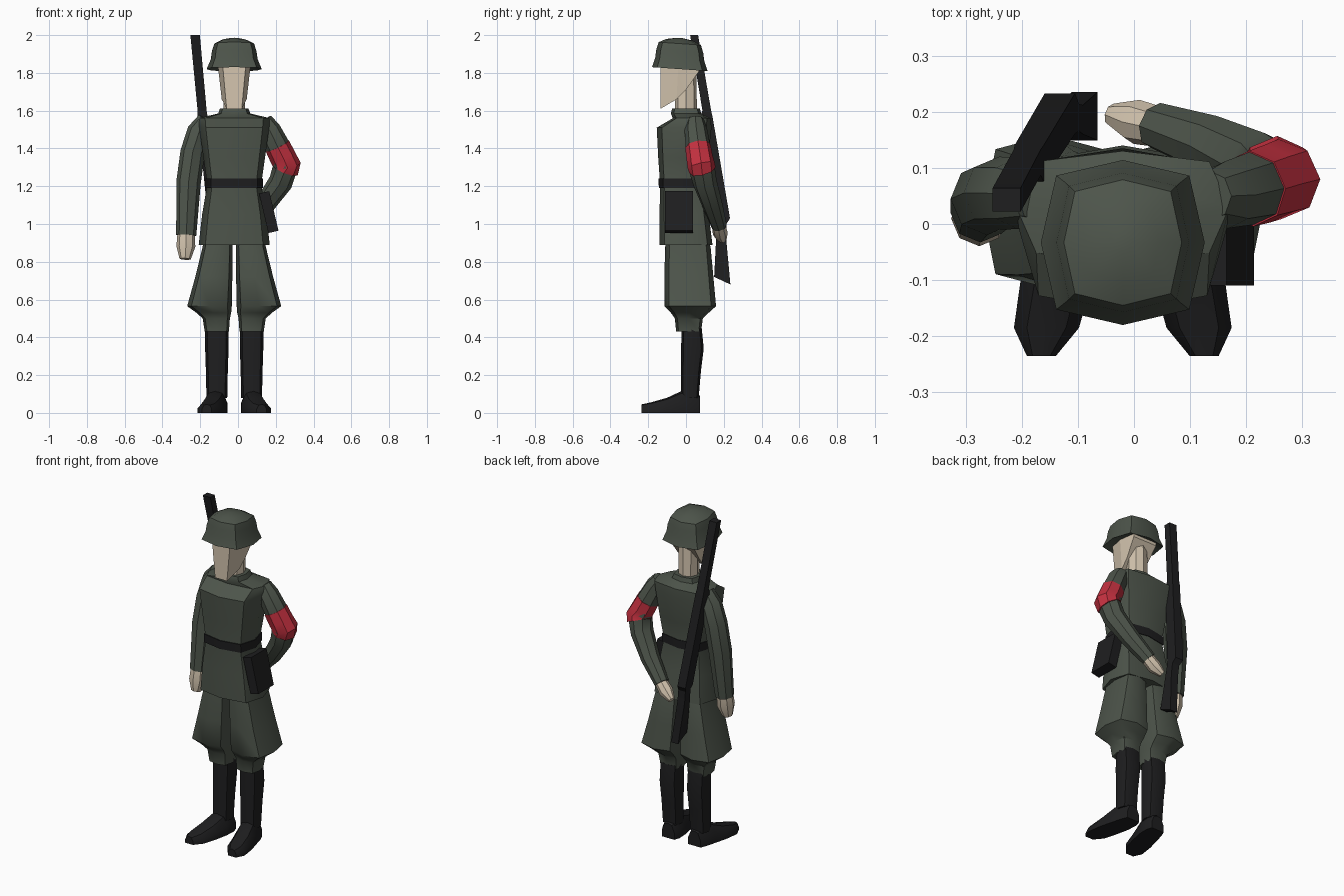
import bpy, bmesh, math
from mathutils import Vector

AX = -0.02  # body centre line


def material(name, rgb):
    m = bpy.data.materials.new(name)
    m.diffuse_color = (*rgb, 1)
    return m


CLOTH = material("cloth", (0.075, 0.09, 0.07))
BLACK = material("leather", (0.013, 0.013, 0.014))
SKIN = material("skin", (0.66, 0.56, 0.43))
RED = material("red_band", (0.55, 0.03, 0.05))


def finish(name, bm, mat, angle=38):
    bmesh.ops.recalc_face_normals(bm, faces=bm.faces[:])
    me = bpy.data.meshes.new(name)
    bm.to_mesh(me)
    bm.free()
    ob = bpy.data.objects.new(name, me)
    bpy.context.collection.objects.link(ob)
    me.materials.append(mat)
    bpy.ops.object.select_all(action='DESELECT')
    ob.select_set(True)
    bpy.context.view_layer.objects.active = ob
    bpy.ops.object.shade_smooth_by_angle(angle=math.radians(angle))
    return ob


def skin_rings(name, rings, mat, angle=38):
    """Bridge a list of equal-length point rings and cap both ends."""
    bm = bmesh.new()
    vs = [[bm.verts.new(p) for p in r] for r in rings]
    n = len(vs[0])
    for a, b in zip(vs, vs[1:]):
        for i in range(n):
            j = (i + 1) % n
            bm.faces.new((a[i], a[j], b[j], b[i]))
    bm.faces.new(vs[0])
    bm.faces.new(vs[-1])
    return finish(name, bm, mat, angle)


def unit_ring(n=8, p=1.0, turn=0.0):
    pts = []
    for i in range(n):
        a = 2 * math.pi * i / n + turn
        c, s = math.cos(a), math.sin(a)
        pts.append((math.copysign(abs(c) ** p, c), math.copysign(abs(s) ** p, s)))
    return pts


def stack(name, rows, mat, p=0.6, tilt=0.0, angle=38):
    """Horizontal rings: rows of (z, cx, cy, rx, ry)."""
    return skin_rings(name, [[(cx + rx * u, cy + ry * v, z + tilt * ry * v)
                              for u, v in unit_ring(8, p)]
                             for z, cx, cy, rx, ry in rows], mat, angle)


def tube(name, path, mat, angle=38):
    """Round limb: path of (x, y, z, radius)."""
    pts = [Vector(q[:3]) for q in path]
    rings = []
    for i, c in enumerate(pts):
        t = (pts[min(i + 1, len(pts) - 1)] - pts[max(i - 1, 0)]).normalized()
        u = t.cross(Vector((0, 1, 0))).normalized()
        v = t.cross(u)
        rings.append([c + path[i][3] * (u * a + v * b) for a, b in unit_ring(8)])
    return skin_rings(name, rings, mat, angle)


# tunic with collar
stack("tunic", [(0.89, AX, 0.0, 0.188, 0.14), (1.05, AX, -0.01, 0.17, 0.13),
                (1.21, AX, -0.02, 0.143, 0.117), (1.35, AX, -0.015, 0.163, 0.132),
                (1.51, AX, -0.01, 0.185, 0.145), (1.56, AX, 0.03, 0.19, 0.10),
                (1.585, AX, 0.0, 0.085, 0.08), (1.612, AX, 0.0, 0.075, 0.073)], CLOTH)
stack("belt", [(1.19, AX, -0.02, 0.152, 0.124), (1.24, AX, -0.02, 0.152, 0.125)], BLACK)

# neck and wedge-shaped head
stack("neck", [(1.57, AX, 0.0, 0.056, 0.058), (1.82, AX, 0.0, 0.056, 0.055)], SKIN, 0.9)
bm = bmesh.new()
for x, y, z in [(0.062, -0.135, 1.85), (0.04, -0.135, 1.61), (0.088, -0.04, 1.85),
                (0.066, -0.05, 1.66), (0.07, 0.0, 1.71), (0.08, 0.07, 1.81), (0.08, 0.07, 1.85)]:
    for s in (-1, 1):
        bm.verts.new((AX + s * x, y, z))
bmesh.ops.convex_hull(bm, input=bm.verts[:])
finish("head", bm, SKIN, 15)

# helmet with flared rim
stack("helmet", [(1.835, AX, -0.033, 0.118, 0.125), (1.82, AX, -0.033, 0.146, 0.147),
                 (1.872, AX, -0.033, 0.124, 0.13), (1.915, AX, -0.033, 0.118, 0.124),
                 (1.955, AX, -0.033, 0.105, 0.112), (1.975, AX, -0.033, 0.065, 0.07),
                 (1.985, AX, -0.033, 0.015, 0.015)], CLOTH, 0.6, -0.07)

# mirrored legs: flared breeches, boots, shoes
for side, s in (("left", 1), ("right", -1)):
    def legs(rows):
        return [(z, AX + s * d, cy, rx, ry) for z, d, cy, rx, ry in rows]
    stack(side + "_breeches", legs([(0.96, 0.085, 0.0, 0.07, 0.10), (0.88, 0.088, 0.01, 0.079, 0.12),
                                    (0.72, 0.108, 0.015, 0.098, 0.13), (0.565, 0.131, 0.022, 0.118, 0.137),
                                    (0.53, 0.108, 0.02, 0.092, 0.10), (0.50, 0.095, 0.015, 0.072, 0.074),
                                    (0.43, 0.092, 0.014, 0.064, 0.066)]), CLOTH)
    stack(side + "_boot_shaft", legs([(0.45, 0.092, 0.03, 0.062, 0.053), (0.34, 0.092, 0.034, 0.062, 0.06),
                                      (0.22, 0.092, 0.026, 0.058, 0.053), (0.08, 0.092, 0.02, 0.055, 0.047)],
                                     ), BLACK, 0.7)
    rings = []
    for y, d, w, h in [(0.075, 0.088, 0.042, 0.09), (0.04, 0.09, 0.055, 0.112), (-0.025, 0.1, 0.062, 0.115),
                       (-0.10, 0.118, 0.064, 0.08), (-0.185, 0.136, 0.058, 0.056), (-0.235, 0.145, 0.026, 0.045)]:
        rings.append([(AX + s * (d + w * u), y, h * v) for u, v in
                      [(-1, 0), (1, 0), (1, 0.45), (0.6, 0.9), (0, 1), (-0.6, 0.9), (-1, 0.45)]])
    skin_rings(side + "_boot_foot", rings, BLACK)

# hanging arm
tube("right_sleeve", [(-0.165, 0.05, 1.55, 0.05), (-0.205, 0.055, 1.49, 0.064), (-0.24, 0.055, 1.38, 0.065),
                      (-0.262, 0.045, 1.22, 0.065), (-0.274, 0.02, 0.94, 0.053)], CLOTH)
tube("right_hand", [(-0.274, 0.02, 0.96, 0.046), (-0.276, 0.01, 0.88, 0.05),
                    (-0.28, 0.0, 0.815, 0.03)], SKIN)

# bent arm with the hand behind the back
tube("left_sleeve", [(0.135, 0.05, 1.55, 0.045), (0.165, 0.052, 1.50, 0.06), (0.215, 0.065, 1.40, 0.066),
                     (0.254, 0.08, 1.31, 0.07), (0.225, 0.10, 1.22, 0.064), (0.14, 0.14, 1.10, 0.054),
                     (0.04, 0.175, 0.99, 0.042)], CLOTH)
tube("armband", [(0.209, 0.063, 1.412, 0.068), (0.238, 0.072, 1.352, 0.07), (0.26, 0.08, 1.312, 0.073),
                 (0.249, 0.087, 1.285, 0.072)], RED)
tube("left_hand", [(0.045, 0.173, 0.99, 0.036), (0.005, 0.182, 0.95, 0.04),
                   (-0.04, 0.195, 0.915, 0.02)], SKIN)

# tilted hip pouch
bm = bmesh.new()
bmesh.ops.create_cube(bm, size=1)
ca, sa = math.cos(-0.23), math.sin(-0.23)
for v in bm.verts:
    x, y, z = v.co.x * 0.055, v.co.y * 0.148, v.co.z * 0.215
    v.co = (0.163 + ca * x + sa * z, -0.036 + y, 1.063 - sa * x + ca * z)
finish("hip_pouch", bm, BLACK)

# slung rifle: barrel, fore-end, wrist and butt
rings = []
for z, x, y, hx, hy in [(2.0, -0.227, 0.043, 0.025, 0.021), (1.60, -0.19, 0.11, 0.024, 0.023),
                        (1.57, -0.187, 0.108, 0.026, 0.032), (1.03, -0.132, 0.197, 0.027, 0.036),
                        (1.00, -0.122, 0.19, 0.024, 0.024), (0.93, -0.115, 0.186, 0.024, 0.026),
                        (0.68, -0.088, 0.192, 0.023, 0.043)]:
    rings.append([(x + hx * u, y + hy * v, z - (0.02 * v if z < 0.7 else 0) + (0.02 if z < 0.7 else 0))
                  for u, v in ((-1, -1), (1, -1), (1, 1), (-1, 1))])
skin_rings("rifle", rings, BLACK, 25)
